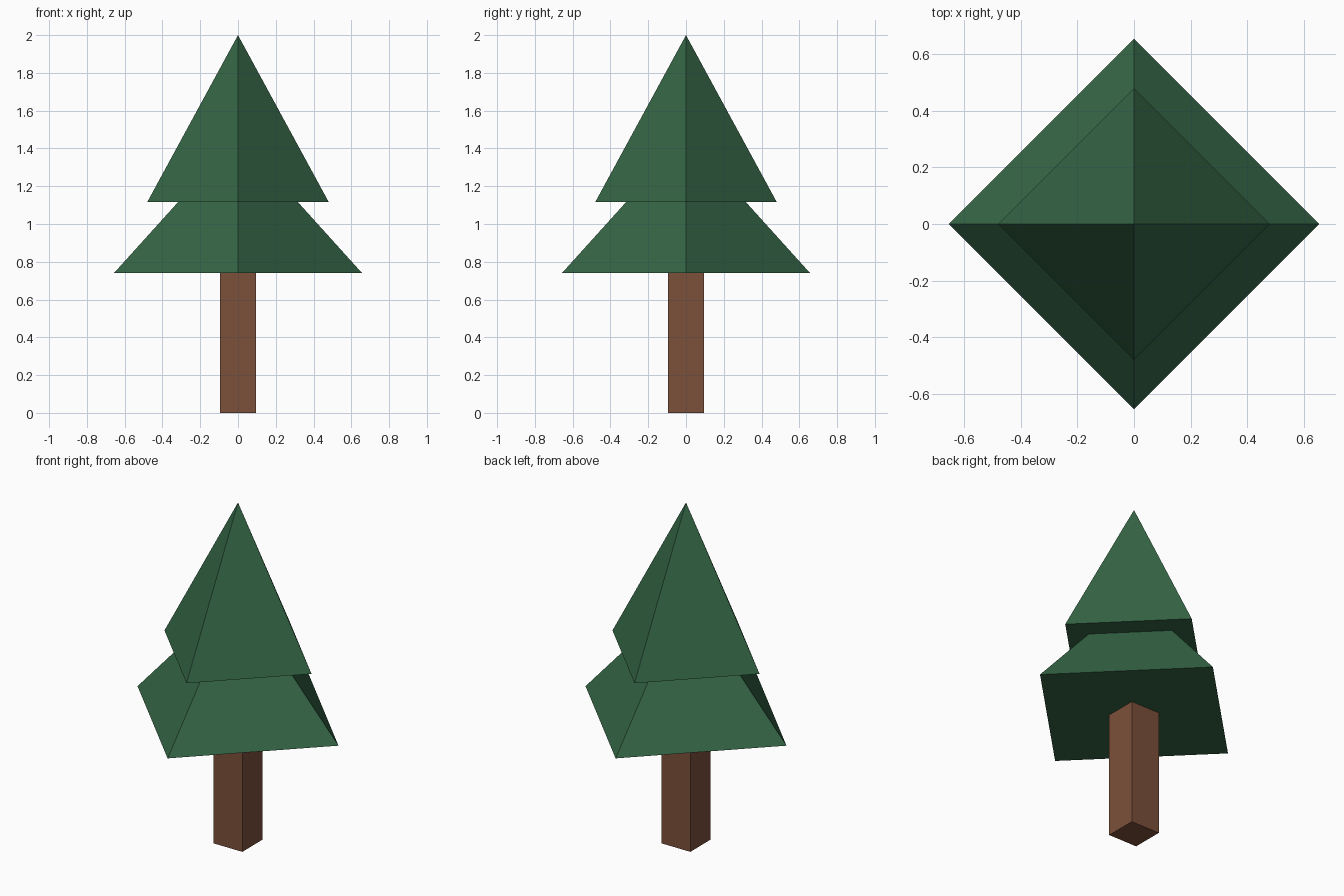
import bpy

if "Cube" in bpy.data.objects:
    bpy.data.objects.remove(bpy.data.objects["Cube"])


def material(name, color):
    mat = bpy.data.materials.new(name)
    mat.diffuse_color = (*color, 1)
    mat.use_nodes = True
    mat.node_tree.nodes["Principled BSDF"].inputs["Base Color"].default_value = mat.diffuse_color
    return mat


green = material("foliage_green", (0.035, 0.13, 0.06))
brown = material("bark_brown", (0.2, 0.08, 0.043))


def tier(name, radius, base, tip):
    # Four-sided pyramid with its corners on the x and y axes
    bpy.ops.mesh.primitive_cone_add(vertices=4, radius1=radius, radius2=0,
                                    depth=tip - base,
                                    location=(0, 0, (base + tip) / 2))
    obj = bpy.context.object
    obj.name = name
    obj.data.materials.append(green)


# Foliage
tier("lower_foliage", 0.656, 0.741, 1.467)
tier("upper_foliage", 0.48, 1.117, 2.0)

# Square trunk, ending at the underside of the foliage
TRUNK_WIDTH, TRUNK_HEIGHT = 0.188, 0.741
bpy.ops.mesh.primitive_cube_add(size=1, location=(0, 0, TRUNK_HEIGHT / 2))
trunk = bpy.context.object
trunk.name = "trunk"
trunk.scale = (TRUNK_WIDTH, TRUNK_WIDTH, TRUNK_HEIGHT)
bpy.ops.object.transform_apply(location=False, rotation=False, scale=True)
trunk.data.materials.append(brown)
